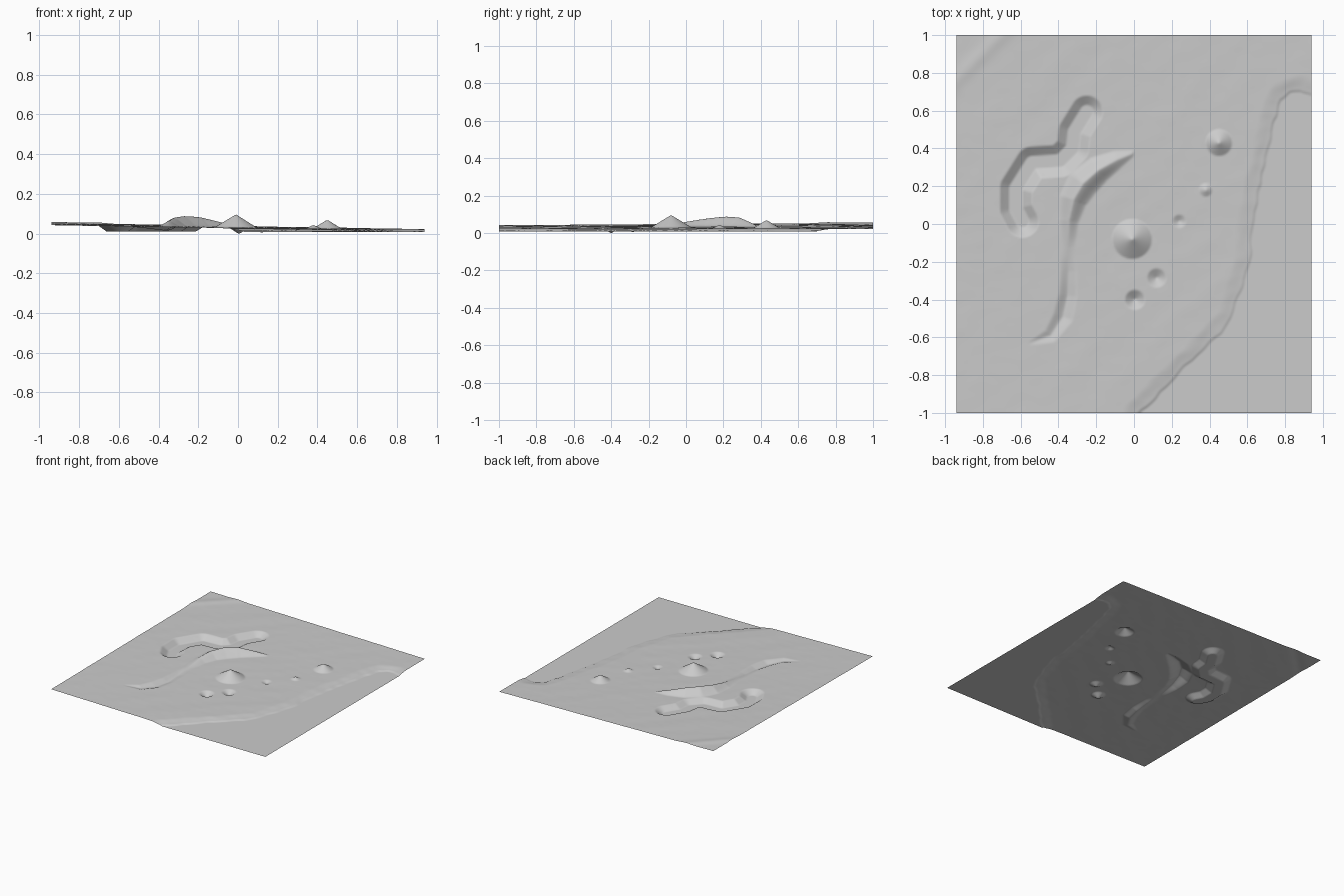
import bpy, bmesh, math
from mathutils import Vector, noise

if "Cube" in bpy.data.objects:
    bpy.data.objects.remove(bpy.data.objects["Cube"])

grey = bpy.data.materials.new("plain grey")
grey.diffuse_color = (0.6, 0.6, 0.6, 1)
grey.use_nodes = True
grey.node_tree.nodes["Principled BSDF"].inputs["Base Color"].default_value = grey.diffuse_color

NX, NY, HX, HY = 236, 250, 0.94, 1.0
WATER = 0.011

# Shoreline, south to north; land lies on its west side
shore = [(0.02, -1.02), (0.16, -0.88), (0.46, -0.58), (0.52, -0.5), (0.57, -0.36), (0.62, -0.2),
         (0.635, 0), (0.67, 0.2), (0.72, 0.4), (0.75, 0.55), (0.78, 0.65), (0.83, 0.69),
         (0.88, 0.70), (0.96, 0.66)]
# Flat-bottomed trench centreline
trench = [(-0.25, 0.595), (-0.315, 0.49), (-0.325, 0.40), (-0.39, 0.335), (-0.54, 0.325),
          (-0.625, 0.19), (-0.625, 0.08), (-0.59, 0.015)]
# Curved bank: raised in the north, sunk in the south (x, y, half width, height)
bank = [(0.02, 0.385, 0.008, 0.0), (-0.09, 0.34, 0.05, 0.022), (-0.19, 0.285, 0.075, 0.045),
        (-0.27, 0.215, 0.085, 0.05), (-0.32, 0.13, 0.075, 0.042), (-0.345, 0.02, 0.055, 0.025),
        (-0.35, -0.12, 0.04, 0.004), (-0.345, -0.25, 0.045, -0.012), (-0.35, -0.38, 0.05, -0.02),
        (-0.375, -0.49, 0.055, -0.02), (-0.44, -0.59, 0.04, -0.012), (-0.56, -0.635, 0.01, 0.0)]
# Cones and conical pits (x, y, radius, height)
cones = [(-0.01, -0.08, 0.105, 0.065), (0.45, 0.43, 0.07, 0.043), (0.38, 0.18, 0.035, 0.017),
         (0.24, 0.015, 0.035, -0.016), (0.12, -0.285, 0.05, -0.026), (0.005, -0.40, 0.052, -0.032)]


def smooth(t):
    t = max(0.0, min(1.0, t))
    return t * t * (3 - 2 * t)


def nearest(path, x, y):
    """Distance to a path, segment index, fraction along it, and side (+ is left)."""
    best = (9, 0, 0, 1)
    for i in range(len(path) - 1):
        ax, ay = path[i][:2]
        dx, dy = path[i + 1][0] - ax, path[i + 1][1] - ay
        t = max(0, min(1, ((x - ax) * dx + (y - ay) * dy) / (dx * dx + dy * dy)))
        d = math.hypot(x - ax - t * dx, y - ay - t * dy)
        if d < best[0]:
            best = (d, i, t, 1 if dx * (y - ay) - dy * (x - ax) > 0 else -1)
    return best


def height(x, y):
    # Sloping land with faint wind-blown streaks
    land = 0.035 - 0.017 * x + 0.006 * y
    land += 0.0012 * noise.noise(Vector((2 * (x + y), 6 * (y - x), 0)))
    land += 0.0005 * noise.noise(Vector((11 * x, 15 * y, 4)))
    # Low rise across the north-west corner
    c = (y - x - 1.70) / 1.414
    land += 0.005 * math.exp(-(c / 0.04) ** 2)
    # Beach dropping to flat water
    d, _, _, side = nearest(shore, x, y)
    d *= side
    d += 0.012 * noise.noise(Vector((14 * x, 14 * y, 2)))
    if d <= 0:
        return WATER
    z = WATER + (land - WATER) * (0.35 * smooth(d / 0.015) + 0.65 * smooth(d / 0.09))
    # Trench
    if x < 0:
        d = nearest(trench, x, y)[0]
        k = max(0, min(1, (0.085 - d) / 0.05))
        z += (0.012 - z) * k
        # Curved bank
        d, i, t, _ = nearest(bank, x, y)
        w = bank[i][2] * (1 - t) + bank[i + 1][2] * t
        h = bank[i][3] * (1 - t) + bank[i + 1][3] * t
        if d < w:
            s = 1 - d / w
            z += h * (0.5 * s + 0.5 * smooth(s))
    # Cones and pits
    for cx, cy, r, h in cones:
        z += h * max(0, 1 - math.hypot(x - cx, y - cy) / r)
    return max(z, 0.0)


# Terrain sheet
bm = bmesh.new()
bmesh.ops.create_grid(bm, x_segments=NX, y_segments=NY, size=1)
for v in bm.verts:
    v.co.x *= HX
    v.co.y *= HY
    v.co.z = height(v.co.x, v.co.y)
low = min(v.co.z for v in bm.verts)
for v in bm.verts:
    v.co.z -= low
for f in bm.faces:
    f.smooth = True
me = bpy.data.meshes.new("terrain")
bm.to_mesh(me)
bm.free()
me.materials.append(grey)
bpy.context.collection.objects.link(bpy.data.objects.new("terrain", me))
